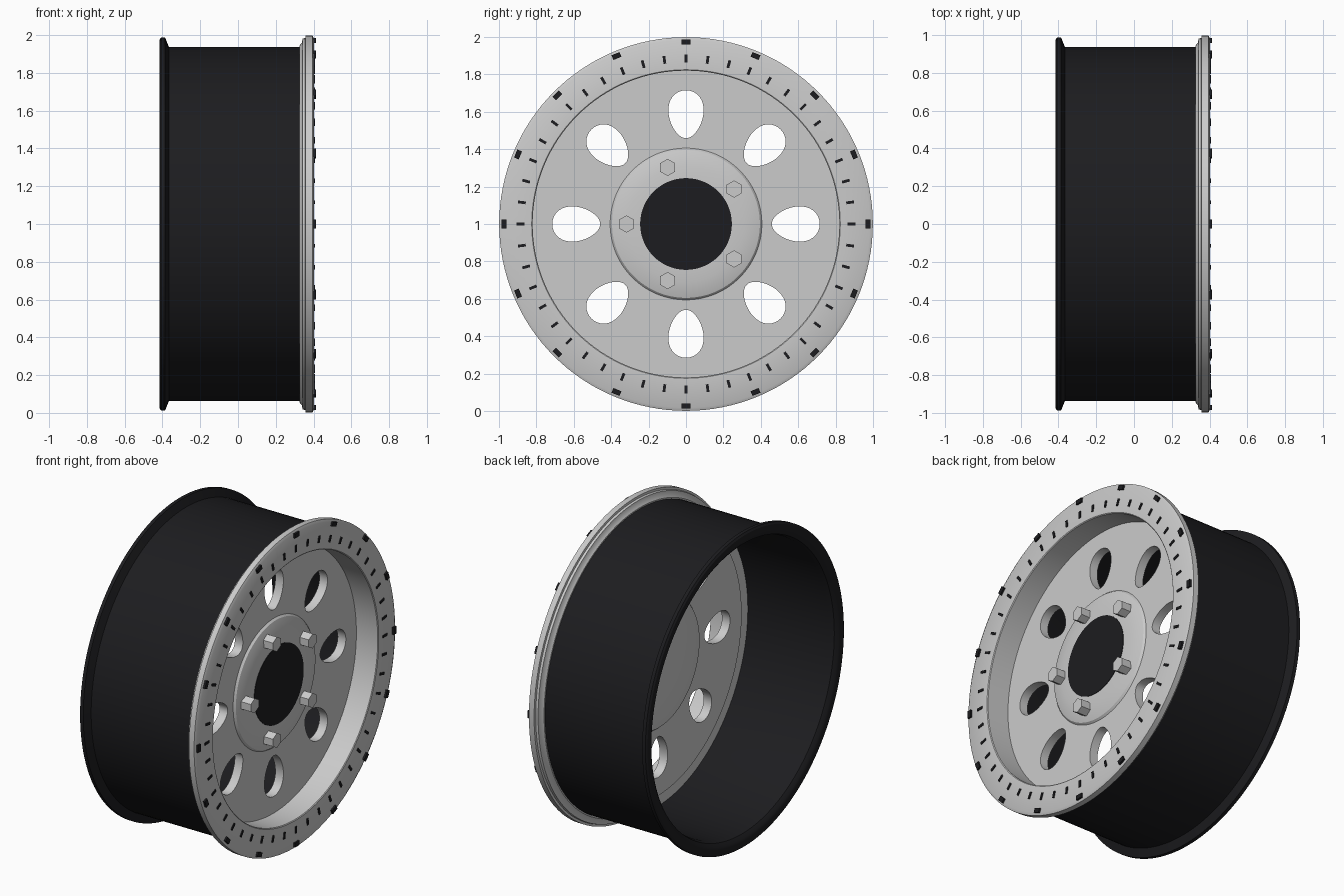
import bpy, bmesh
from math import sin, cos, pi, radians
from mathutils import Matrix, Vector

if "Cube" in bpy.data.objects:
    bpy.data.objects.remove(bpy.data.objects["Cube"])

CZ = 1.0      # axle height, axle runs along x
black = bpy.data.materials.new("black")
black.diffuse_color = (0.012, 0.012, 0.014, 1)
black.use_nodes = True
black.node_tree.nodes["Principled BSDF"].inputs["Base Color"].default_value = black.diffuse_color


def finish(name, bm, mat=None, smooth=True):
    bmesh.ops.remove_doubles(bm, verts=bm.verts, dist=1e-5)
    bmesh.ops.recalc_face_normals(bm, faces=bm.faces)
    me = bpy.data.meshes.new(name)
    bm.to_mesh(me)
    bm.free()
    ob = bpy.data.objects.new(name, me)
    bpy.context.collection.objects.link(ob)
    ob.location.z = CZ
    if mat:
        me.materials.append(mat)
    if smooth:
        shade(ob)
    return ob


def shade(ob):
    bpy.ops.object.select_all(action='DESELECT')
    ob.select_set(True)
    bpy.context.view_layer.objects.active = ob
    bpy.ops.object.shade_smooth_by_angle(angle=radians(30))


def lathe(name, profile, mat=None, closed=True, seg=128):
    """Spin (x, radius) points around the x axis."""
    bm = bmesh.new()
    vs = [bm.verts.new((x, r, 0)) for x, r in profile]
    n = len(vs)
    edges = [bm.edges.new((vs[i], vs[(i + 1) % n])) for i in range(n if closed else n - 1)]
    bmesh.ops.spin(bm, geom=vs + edges, cent=(0, 0, 0), axis=(1, 0, 0),
                   angle=2 * pi, steps=seg, use_duplicate=False)
    return finish(name, bm, mat)


def ring_pos(x, r, a):
    """Placement at angle a: local y tangential, local z radial."""
    return Matrix.Rotation(a, 4, 'X') @ Matrix.Translation((x, 0, r))


def block_ring(name, count, x, r, size, mat):
    bm = bmesh.new()
    for i in range(count):
        m = ring_pos(x, r, 2 * pi * i / count) @ Matrix.Diagonal((*size, 1))
        bmesh.ops.create_cube(bm, size=1, matrix=m)
    return finish(name, bm, mat, smooth=False)


# Black barrel with flared rear flange, open at the back
lathe("barrel", [(-0.415, 0.975), (-0.408, 0.987), (-0.386, 0.987), (-0.366, 0.937),
                 (0.34, 0.937), (0.34, 0.90), (-0.36, 0.90), (-0.395, 0.91),
                 (-0.41, 0.93), (-0.415, 0.945)], black)

# Grey front rim with stepped outer edge and deep inner wall
lathe("front_rim", [(0.20, 0.82), (0.398, 0.82), (0.402, 0.825), (0.402, 0.982),
                    (0.394, 0.999), (0.358, 0.999), (0.356, 0.985), (0.342, 0.982),
                    (0.338, 0.96), (0.326, 0.945), (0.326, 0.905), (0.20, 0.905)])

# Wheel disc: filled outline with eight egg-shaped holes
cu = bpy.data.curves.new("wheel_disc", 'CURVE')
cu.dimensions = '2D'
cu.fill_mode = 'BOTH'
cu.extrude = 0.028


def outline(pts):
    sp = cu.splines.new('POLY')
    sp.points.add(len(pts) - 1)
    for p, (x, y) in zip(sp.points, pts):
        p.co = (x, y, 0, 1)
    sp.use_cyclic_u = True


outline([(0.83 * cos(2 * pi * i / 128), 0.83 * sin(2 * pi * i / 128)) for i in range(128)])
for k in range(8):
    rot = Matrix.Rotation(k * pi / 4, 2)
    egg = []
    for i in range(40):
        t = 2 * pi * i / 40
        egg.append(rot @ Vector((0.587 + 0.128 * cos(t), 0.093 * sin(t) * (1 + 0.18 * cos(t)))))
    outline(egg)
disc = bpy.data.objects.new("wheel_disc", cu)
bpy.context.collection.objects.link(disc)
disc.location = (0.222, 0, CZ)
disc.rotation_euler = (0, pi / 2, 0)
bpy.ops.object.select_all(action='DESELECT')
disc.select_set(True)
bpy.context.view_layer.objects.active = disc
bpy.ops.object.convert(target='MESH')
shade(bpy.context.object)

# Shallow domed hub, bulging on both sides of the disc
lathe("hub", [(0.284, 0), (0.283, 0.245), (0.279, 0.31), (0.272, 0.36), (0.262, 0.395),
              (0.245, 0.41), (0.20, 0.41), (0.182, 0.395), (0.172, 0.36),
              (0.162, 0.28), (0.155, 0.15), (0.153, 0)], closed=False)

# Black centre cap
lathe("centre_cap", [(0.286, 0), (0.286, 0.245), (0.276, 0.245), (0.276, 0)], black, closed=False)

# Five hexagonal lug bolts
bm = bmesh.new()
for i in range(5):
    m = ring_pos(0.295, 0.318, radians(90 + 72 * i)) @ Matrix.Rotation(pi / 2, 4, 'Y')
    # keep every hexagon in the same orientation, points to the sides
    c = m.to_translation()
    m = Matrix.Translation(c) @ Matrix.Rotation(pi / 2, 4, 'Y') @ Matrix.Rotation(pi / 2, 4, 'Z')
    bmesh.ops.create_cone(bm, cap_ends=True, segments=6, radius1=0.046, radius2=0.046,
                          depth=0.09, matrix=m)
finish("lug_bolts", bm, smooth=False)

# Black studs around the rim: large outer ones and small inner dashes
block_ring("outer_studs", 16, 0.4, 0.972, (0.026, 0.046, 0.027), black)
block_ring("inner_dashes", 48, 0.4, 0.885, (0.014, 0.015, 0.042), black)
